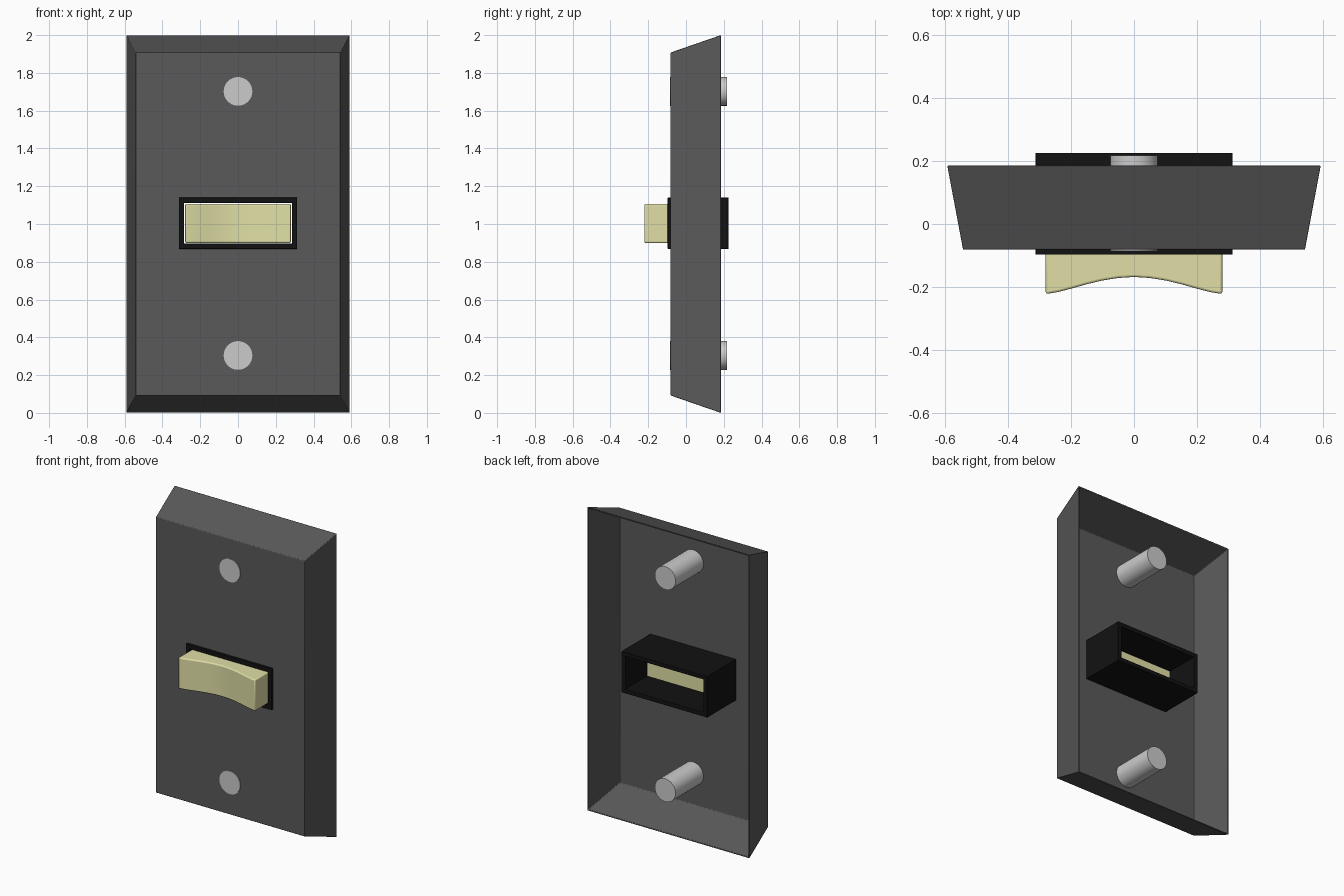
import bpy, bmesh, math

if "Cube" in bpy.data.objects:
    bpy.data.objects.remove(bpy.data.objects["Cube"])


def material(name, rgb):
    m = bpy.data.materials.new(name)
    m.diffuse_color = (*rgb, 1)
    m.use_nodes = True
    m.node_tree.nodes["Principled BSDF"].inputs["Base Color"].default_value = m.diffuse_color
    return m


def finish(bm, name, mat=None, bevel=0.0, segments=2):
    bmesh.ops.recalc_face_normals(bm, faces=bm.faces)
    mesh = bpy.data.meshes.new(name)
    bm.to_mesh(mesh)
    bm.free()
    ob = bpy.data.objects.new(name, mesh)
    bpy.context.collection.objects.link(ob)
    if mat:
        mesh.materials.append(mat)
    if bevel:
        mod = ob.modifiers.new("Soft edges", 'BEVEL')
        mod.width, mod.segments = bevel, segments
        mod.limit_method, mod.angle_limit = 'ANGLE', math.radians(40)
    bpy.ops.object.select_all(action='DESELECT')
    ob.select_set(True)
    bpy.context.view_layer.objects.active = ob
    bpy.ops.object.shade_smooth_by_angle(angle=math.radians(35))
    return ob


def rect_rings(name, rings, mat, bevel):
    """Closed frame from rectangles (half width, z low, z high, y)."""
    bm = bmesh.new()
    loops = [[bm.verts.new((sx * w, y, z)) for sx, z in
              ((-1, lo), (1, lo), (1, hi), (-1, hi))] for w, lo, hi, y in rings]
    for a, b in zip(loops, loops[1:] + loops[:1]):
        for i in range(4):
            j = (i + 1) % 4
            bm.faces.new((a[i], a[j], b[j], b[i]))
    return finish(bm, name, mat, bevel)


charcoal = material("charcoal", (0.1, 0.1, 0.1))
black = material("black", (0.006, 0.006, 0.006))
cream = material("cream", (0.75, 0.74, 0.38))

# Hollow wall plate, open at the back, with a hole for the switch frame
t = 0.008
rect_rings("wall_plate", [
    (0.592, 0.0, 2.0, 0.185), (0.542, 0.092, 1.908, -0.081),
    (0.30, 0.885, 1.125, -0.081), (0.30, 0.885, 1.125, -0.081 + t),
    (0.542 - t, 0.092 + t, 1.908 - t, -0.081 + t),
    (0.592 - t, t, 2.0 - t, 0.185)], charcoal, 0.003)

# Black frame running through the plate
rect_rings("switch_frame", [
    (0.313, 0.868, 1.14, 0.225), (0.313, 0.868, 1.14, -0.097),
    (0.285, 0.896, 1.112, -0.097), (0.285, 0.896, 1.112, 0.225)], black, 0.003)

# Rocker with a dished front, extruded upward from its top-view profile
half = [(0.28, -0.222), (0.24, -0.2155), (0.20, -0.205), (0.15, -0.191),
        (0.10, -0.179), (0.05, -0.171)]
profile = [(0.28, 0.012)] + half + [(0, -0.168)]
profile += [(-x, y) for x, y in reversed(half)] + [(-0.28, 0.012)]
bm = bmesh.new()
face = bm.faces.new([bm.verts.new((x, y, 0.90)) for x, y in profile])
ext = bmesh.ops.extrude_face_region(bm, geom=[face])
bmesh.ops.translate(bm, vec=(0, 0, 0.206),
                    verts=[v for v in ext["geom"] if isinstance(v, bmesh.types.BMVert)])
finish(bm, "rocker", cream, 0.007, 3)

# Two fixing pins
y0, y1 = -0.086, 0.217
for name, z in (("lower_pin", 0.304), ("upper_pin", 1.702)):
    bm = bmesh.new()
    bmesh.ops.create_cone(bm, cap_ends=True, segments=32, radius1=0.076,
                          radius2=0.076, depth=y1 - y0)
    pin = finish(bm, name)
    pin.rotation_euler.x = math.pi / 2
    pin.location = (0, (y0 + y1) / 2, z)
